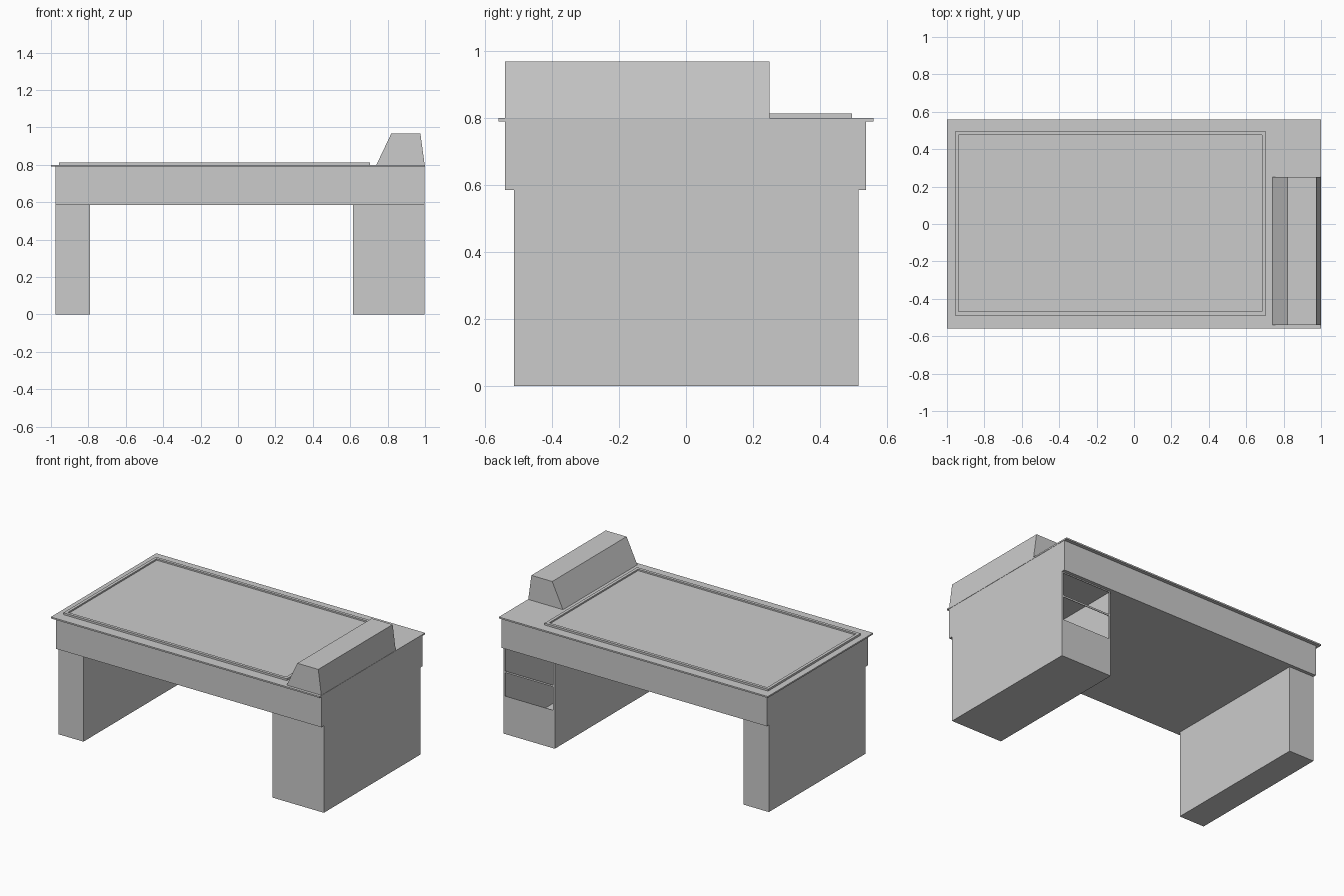
import bpy, bmesh

if "Cube" in bpy.data.objects:
    bpy.data.objects.remove(bpy.data.objects["Cube"])


def new_object(name, bm):
    bmesh.ops.remove_doubles(bm, verts=bm.verts, dist=0.0001)
    bmesh.ops.recalc_face_normals(bm, faces=bm.faces)
    mesh = bpy.data.meshes.new(name)
    bm.to_mesh(mesh)
    bm.free()
    obj = bpy.data.objects.new(name, mesh)
    bpy.context.collection.objects.link(obj)
    return obj


def quad(bm, *points):
    bm.faces.new([bm.verts.new(p) for p in points])


def box(name, x0, x1, y0, y1, z0, z1):
    bm = bmesh.new()
    bmesh.ops.create_cube(bm, size=1)
    for v in bm.verts:
        v.co = (x1 if v.co.x > 0 else x0,
                y1 if v.co.y > 0 else y0,
                z1 if v.co.z > 0 else z0)
    return new_object(name, bm)


# Desk top, apron and solid left leg
box("desk_top", -1, 1, -0.56, 0.56, 0.79, 0.80)
box("apron", -0.977, 0.998, -0.54, 0.537, 0.585, 0.79)
box("left_leg", -0.977, -0.79, -0.513, 0.515, 0, 0.585)

# Hollow right pedestal, with two open bays cut in its back face
x0, x1, y0, y1, top = 0.615, 0.998, -0.513, 0.515, 0.585
bm = bmesh.new()
quad(bm, (x0, y0, 0), (x1, y0, 0), (x1, y1, 0), (x0, y1, 0))
quad(bm, (x0, y0, 0), (x1, y0, 0), (x1, y0, top), (x0, y0, top))
xs = [x0, x0 + 0.013, x1 - 0.013, x1]
zs = [0, 0.255, 0.412, 0.424, 0.577, top]
for j in range(5):
    a, b = zs[j], zs[j + 1]
    for x in (x0, x1):
        quad(bm, (x, y0, a), (x, y1, a), (x, y1, b), (x, y0, b))
    for i in range(3):
        if i == 1 and j in (1, 3):
            continue
        quad(bm, (xs[i], y1, a), (xs[i + 1], y1, a),
             (xs[i + 1], y1, b), (xs[i], y1, b))
pedestal = new_object("right_pedestal", bm)
wall = pedestal.modifiers.new("wall_thickness", 'SOLIDIFY')
wall.thickness = 0.004
wall.offset = -1

# Raised work surface with a recessed centre panel
bm = bmesh.new()
fx0, fx1, fy0, fy1 = -0.957, 0.705, -0.488, 0.495
rings = [(0, 0.80), (0, 0.813), (0.02, 0.813), (0.02, 0.803)]
loops = [[(fx0 + d, fy0 + d, z), (fx1 - d, fy0 + d, z),
          (fx1 - d, fy1 - d, z), (fx0 + d, fy1 - d, z)] for d, z in rings]
for low, high in zip(loops, loops[1:]):
    for k in range(4):
        n = (k + 1) % 4
        quad(bm, low[k], low[n], high[n], high[k])
quad(bm, *loops[-1])
quad(bm, *reversed(loops[0]))
new_object("inset_work_surface", bm)

# Sloped console along the right edge
profile = [(0.74, 0.80), (0.998, 0.80), (0.975, 0.968), (0.82, 0.968)]
bm = bmesh.new()
face = bm.faces.new([bm.verts.new((x, -0.54, z)) for x, z in profile])
ext = bmesh.ops.extrude_face_region(bm, geom=[face])
verts = [e for e in ext["geom"] if isinstance(e, bmesh.types.BMVert)]
bmesh.ops.translate(bm, verts=verts, vec=(0, 0.79, 0))
if not face.is_valid or len(bm.faces) < 6:
    bmesh.ops.holes_fill(bm, edges=bm.edges, sides=4)
new_object("side_console", bm)
